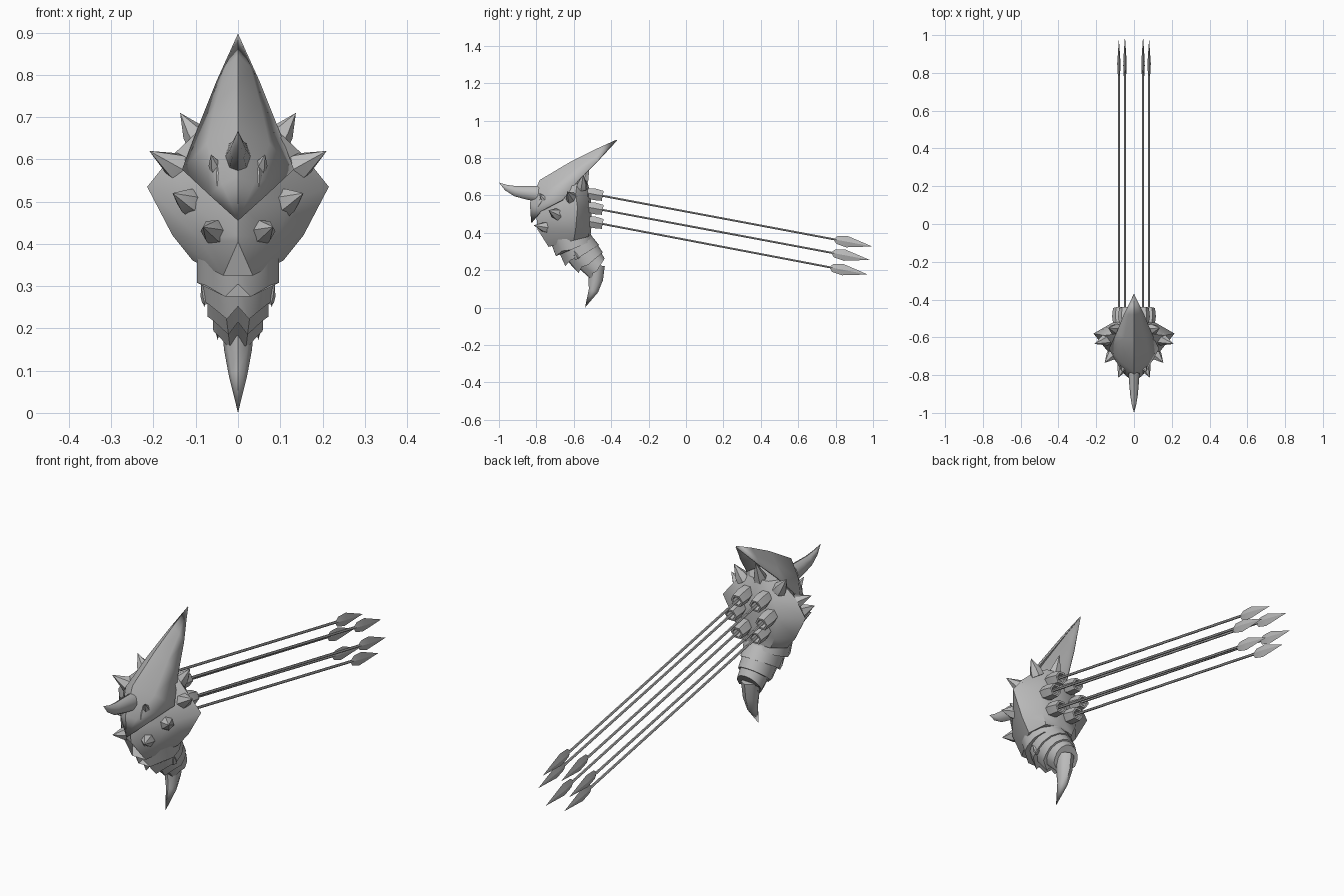
import bpy, bmesh, math
from mathutils import Vector as V

if "Cube" in bpy.data.objects:
    bpy.data.objects.remove(bpy.data.objects["Cube"])

grey = bpy.data.materials.new("plain grey")
grey.diffuse_color = (0.5, 0.5, 0.5, 1)
grey.use_nodes = True
grey.node_tree.nodes["Principled BSDF"].inputs["Base Color"].default_value = grey.diffuse_color


def loft(name, rings, closed=True, angle=30):
    """Skin a list of equal point rings into one object."""
    bm = bmesh.new()
    rows = [[bm.verts.new(p) for p in r] for r in rings]
    n = len(rows[0])
    for a, b in zip(rows, rows[1:]):
        for i in range(n if closed else n - 1):
            j = (i + 1) % n
            bm.faces.new((a[i], a[j], b[j], b[i]))
    if closed:
        bm.faces.new(rows[0])
        bm.faces.new(rows[-1])
    bmesh.ops.remove_doubles(bm, verts=bm.verts, dist=1e-5)
    bmesh.ops.recalc_face_normals(bm, faces=bm.faces)
    me = bpy.data.meshes.new(name)
    bm.to_mesh(me)
    bm.free()
    me.materials.append(grey)
    ob = bpy.data.objects.new(name, me)
    bpy.context.collection.objects.link(ob)
    bpy.ops.object.select_all(action='DESELECT')
    ob.select_set(True)
    bpy.context.view_layer.objects.active = ob
    bpy.ops.object.shade_smooth_by_angle(angle=math.radians(angle))
    return ob


def sweep(name, pts, radii, n=6, flat=1, axis=None, angle=30):
    """Tapered tube along a path; flat squeezes it sideways."""
    pts = [V(p) for p in pts]
    rings = []
    for i, (p, r) in enumerate(zip(pts, radii)):
        t = (axis or pts[min(i + 1, len(pts) - 1)] - pts[max(i - 1, 0)]).normalized()
        v = t.cross(V((1, 0, 0)) if abs(t.x) < .9 else V((0, 1, 0))).normalized()
        u = v.cross(t)
        rings.append([p + u * (r * flat * math.cos(math.tau * k / n))
                      + v * (r * math.sin(math.tau * k / n)) for k in range(n)])
    return loft(name, rings, angle=angle)


def mirrored(half):
    return half + [(-x, y, z) for x, y, z in reversed(half[1:-1])]


# main shell: half rings from front centre round to back centre
loft("body_shell", [mirrored(h) for h in (
    [(0, -.68, .69), (.05, -.63, .69), (.08, -.58, .68), (.05, -.54, .68), (0, -.53, .68)],
    [(0, -.77, .62), (.07, -.68, .61), (.155, -.59, .61), (.09, -.525, .61), (0, -.51, .61)],
    [(0, -.80, .50), (.125, -.69, .50), (.215, -.58, .535), (.11, -.52, .53), (0, -.505, .53)],
    [(0, -.795, .42), (.09, -.735, .41), (.155, -.59, .42), (.095, -.52, .43), (0, -.505, .44)],
    [(0, -.78, .405), (.035, -.735, .325), (.107, -.60, .36), (.075, -.52, .38), (0, -.51, .39)])],
    angle=48)

# pointed hood plate: ridge (y, z) and edge (x, y, z) per row
hood_rows = []
for (ry, rz), e in (((-.37, .895), (0, -.37, .895)), ((-.48, .845), (.05, -.475, .78)),
                    ((-.62, .775), (.09, -.575, .68)), ((-.78, .68), (.13, -.66, .575)),
                    ((-.832, .56), (.065, -.775, .515)), ((-.825, .455), (0, -.825, .455))):
    e, k = V(e), e[0] / .13
    m = (e + V((0, ry, rz))) / 2 + V((.007, -.004, .008)) * k
    f = V((-1, 1, 1))
    hood_rows.append([e, m, V((0, ry, rz)), m * f, e * f])
hood = loft("hood_plate", hood_rows, closed=False)
sol = hood.modifiers.new("thickness", 'SOLIDIFY')
sol.thickness, sol.offset = .006, 0

# overlapping tail segments: front (y, z), back (y, z), half width at each end;
# each lower rim has two teeth at the front with a notch between
segments = (((-.73, .37), (-.52, .42), .10, (-.695, .275), (-.495, .36), .10),
            ((-.69, .32), (-.51, .39), .088, (-.645, .222), (-.465, .335), .086),
            ((-.645, .26), (-.485, .355), .075, (-.575, .185), (-.445, .295), .074),
            ((-.58, .215), (-.465, .315), .062, (-.505, .15), (-.435, .262), .06))
for i, (f0, b0, w0, f1, b1, w1) in enumerate(segments):
    rings = []
    for f, b, w, tooth in ((f0, b0, w0, 0), (f1, b1, w1, 1)):
        ring = []
        for k in range(14):
            a = math.tau * k / 14
            c, x = (1 + math.cos(a)) / 2, w * math.sin(a)
            if tooth and k in (1, 13):
                c, x = 1.0, x * .7
            y, z = b[0] + (f[0] - b[0]) * c, b[1] + (f[1] - b[1]) * c
            if tooth and k == 0:
                y, z = y - .012, z + .03
            elif tooth and k in (2, 12):
                y, z = y - .006, z + .012
            ring.append((x, y, z))
        rings.append(ring)
    loft(f"tail_segment_{i + 1}", rings, angle=40)

# tail fang and nose horn
sweep("tail_fang", [(0, -.48, .225), (0, -.483, .15), (0, -.495, .09), (0, -.54, .0)],
      [.046, .039, .026, 0], 8, .85, angle=50)
sweep("nose_horn", [(0, -.79, .608), (0, -.85, .614), (0, -.91, .622), (0, -.96, .641), (0, -1, .668)],
      [.042, .036, .028, .016, 0], 8, .7, angle=50)

# pyramid spikes and eyes, on both sides
spikes = (((.12, -.60, .57), (.21, -.635, .62), .038),
          ((.09, -.56, .64), (.137, -.55, .71), .032),
          ((.105, -.68, .495), (.155, -.735, .52), .034),
          ((.052, -.735, .427), (.083, -.815, .44), .032),
          ((.07, -.58, .265), (.087, -.60, .305), .016),
          ((.05, -.755, .575), (.064, -.785, .612), .018),
          ((.042, -.77, .572), (.05, -.795, .535), .015))
for s, side in ((1, "right"), (-1, "left")):
    for i, (b, t, r) in enumerate(spikes):
        m = V((s, 1, 1))
        b, t = V(b) * m, V(t) * m
        sweep(f"{'spike' if i < 5 else 'eye'}_{side}_{i}", [b, b.lerp(t, .35), t],
              [r, r * .85, 0], 6)
sweep("spike_top", [(0, -.56, .65), (0, -.545, .69), (0, -.515, .765)], [.035, .028, 0], 6)

# six rear tubes, each with an arrow
for x, a, t in ((.048, (-.47, .602), (.995, .327)), (.08, (-.47, .527), (.982, .255)),
                (.048, (-.47, .452), (.972, .177))):
    for s, side in ((1, "right"), (-1, "left")):
        p, tip = V((s * x, *a)), V((s * x, *t))
        d = (tip - p).normalized()
        row = f"{side}_{round(a[1] * 100)}"
        sweep("tube_" + row, [p - d * .06, p - d * .02, p + d * .025, p + d * .025, p - d * .02],
              [.03, .036, .031, .021, .02], 6, axis=d)
        sweep("shaft_" + row, [p - d * .03, tip - d * .19], [.006, .006], 6, axis=d)
        sweep("arrowhead_" + row,
              [tip - d * .205, tip - d * .19, tip - d * .135, tip],
              [.006, .022, .03, 0], 4, .3, axis=d, angle=15)
